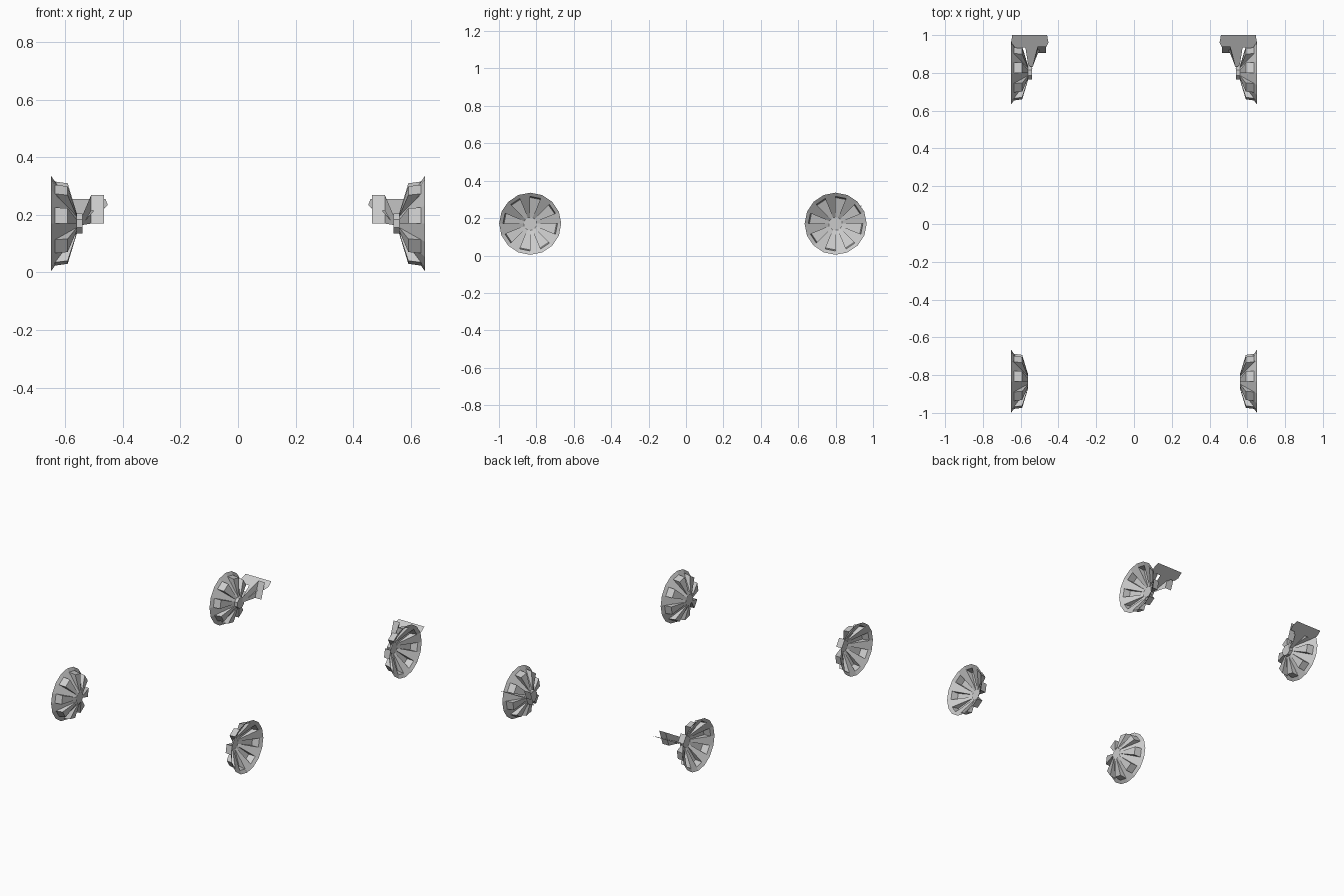
import bpy, bmesh, math

if "Cube" in bpy.data.objects:
    bpy.data.objects.remove(bpy.data.objects["Cube"])

CZ = 0.17          # axle height
N = 16             # sides of each wheel dish


def make_object(name, faces):
    """Build a flat-shaded mesh from a list of polygons (lists of points)."""
    bm = bmesh.new()
    for pts in faces:
        bm.faces.new([bm.verts.new(p) for p in pts])
    bmesh.ops.remove_doubles(bm, verts=bm.verts, dist=1e-5)
    bmesh.ops.recalc_face_normals(bm, faces=bm.faces)
    mesh = bpy.data.meshes.new(name)
    bm.to_mesh(mesh)
    bm.free()
    obj = bpy.data.objects.new(name, mesh)
    bpy.context.collection.objects.link(obj)
    return obj


def wheel_faces(side, cy):
    """Conical dish whose every other sector is a recessed pocket."""
    def p(i, r, x):
        a = 2 * math.pi * i / N
        return (side * x, cy + r * math.cos(a), CZ + r * math.sin(a))
    hub, rim = (0.035, 0.56), (0.166, 0.65)
    lip, corner = (0.146, 0.636), (0.14, 0.592)
    faces = [[p(i, *hub) for i in range(N)]]
    for i in range(N):
        j = i + 1
        if i % 2:
            faces += [[p(i, *rim), p(j, *rim), p(j, *lip), p(i, *lip)],
                      [p(i, *lip), p(j, *lip), p(j, *corner), p(i, *corner)],
                      [p(i, *corner), p(j, *corner), p(j, *hub), p(i, *hub)],
                      [p(i, *hub), p(i, *lip), p(i, *corner)],
                      [p(j, *hub), p(j, *corner), p(j, *lip)]]
        else:
            faces.append([p(i, *hub), p(i, *rim), p(i, *lip)][:2]
                         + [p(j, *rim), p(j, *lip), p(j, *hub), p(i, *lip)][:1]
                         + [p(j, *lip), p(j, *hub), p(i, *lip)][:2])
    return faces


# outline of the sloping plate, seen from above (x, y)
PLATE = [(0.46, 1.0), (0.645, 1.0), (0.65, 0.96), (0.63, 0.935), (0.575, 0.935),
         (0.56, 0.84), (0.54, 0.83), (0.505, 0.91), (0.495, 0.935), (0.465, 0.935), (0.453, 0.96)]

for side, label in ((-1, "left"), (1, "right")):
    # wheel dishes
    make_object("front_wheel_" + label, wheel_faces(side, -0.833))
    make_object("rear_wheel_" + label, wheel_faces(side, 0.80))

    # short axle stub behind the rear wheel
    ring = [[(side * x, 0.80 + 0.037 * math.cos(k * math.pi / 4 + math.pi / 8),
              CZ + 0.037 * math.sin(k * math.pi / 4 + math.pi / 8)) for k in range(8)]
            for x in (0.54, 0.565)]
    stub = [ring[0], ring[1]] + [[ring[0][k], ring[0][(k + 1) % 8],
                                  ring[1][(k + 1) % 8], ring[1][k]] for k in range(8)]
    make_object("axle_stub_" + label, stub)

    # thin plate rising backwards from the stub
    make_object("rear_plate_" + label,
                [[(side * x, y, 0.255 - 0.5 * (1.0 - y)) for x, y in PLATE]])

    # tab under the plate and the web joining it to the stub
    lo, hi = (side * 0.51, 0.905, 0.17), (side * 0.51, 0.94, 0.27)
    make_object("plate_tab_" + label, [
        [lo, (side * 0.465, 0.905, 0.17), (side * 0.465, 0.94, 0.27), hi],
        [(side * 0.54, 0.82, 0.165), lo, hi, (side * 0.54, 0.82, 0.20)]])
